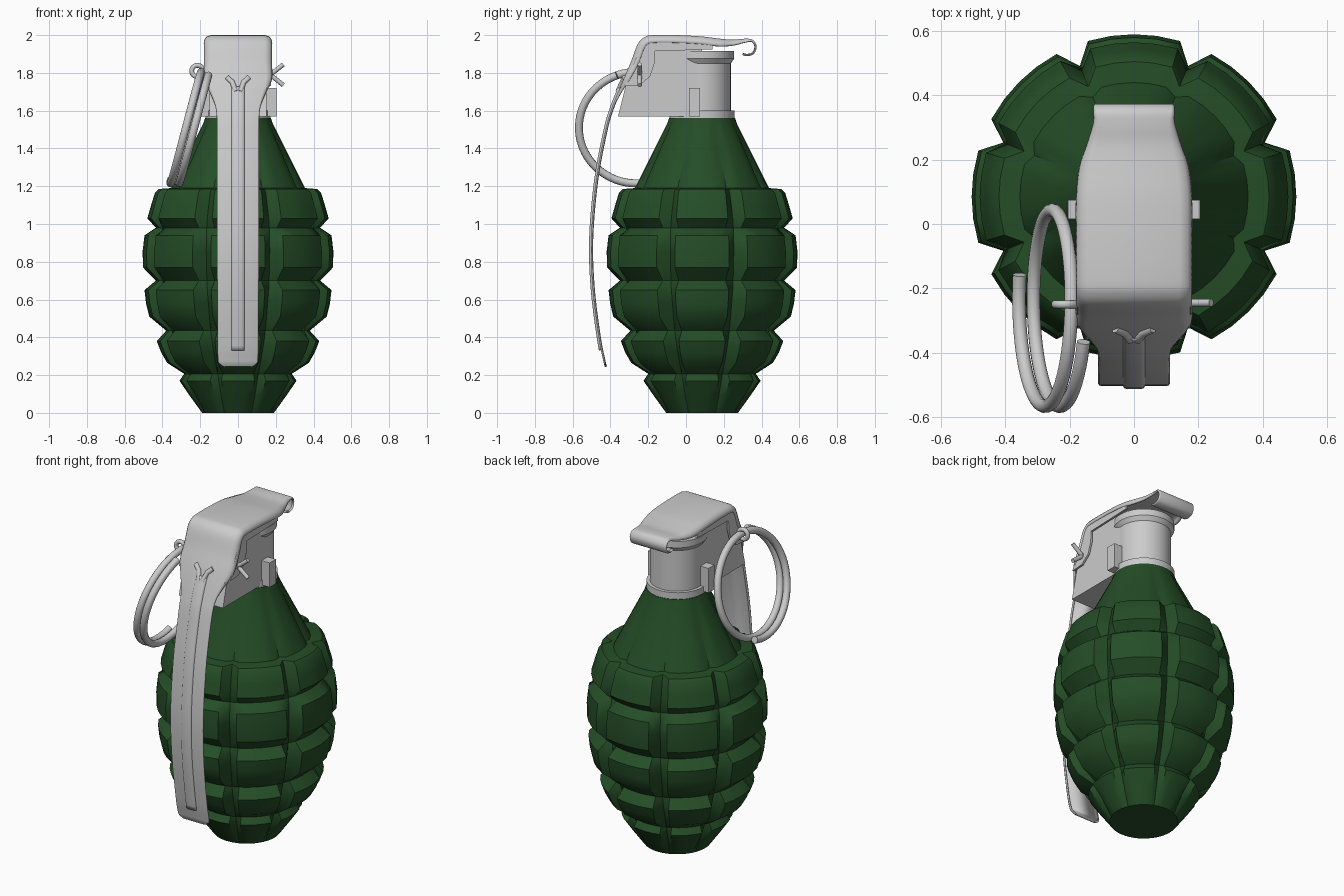
import bpy, bmesh, math
from mathutils import Vector

if "Cube" in bpy.data.objects:
    bpy.data.objects.remove(bpy.data.objects["Cube"])

CY = 0.085  # body axis


def make(name, verts, faces, angle=35):
    me = bpy.data.meshes.new(name)
    me.from_pydata(verts, [], faces)
    bm = bmesh.new()
    bm.from_mesh(me)
    bmesh.ops.recalc_face_normals(bm, faces=bm.faces)
    bm.to_mesh(me)
    bm.free()
    ob = bpy.data.objects.new(name, me)
    bpy.context.collection.objects.link(ob)
    select(ob)
    bpy.ops.object.shade_smooth_by_angle(angle=math.radians(angle))
    return ob


def select(ob):
    bpy.ops.object.select_all(action='DESELECT')
    ob.select_set(True)
    bpy.context.view_layer.objects.active = ob


def rings(name, loops, angle=35):
    """Closed loops joined into a capped skin."""
    n = len(loops[0])
    verts = [p for l in loops for p in l]
    faces = [(i*n+j, i*n+(j+1) % n, (i+1)*n+(j+1) % n, (i+1)*n+j)
             for i in range(len(loops)-1) for j in range(n)]
    faces += [tuple(range(n))[::-1], tuple(range(len(verts)-n, len(verts)))]
    return make(name, verts, faces, angle)


def lathe(name, profile, n=48):
    return rings(name, [[(r*math.cos(2*math.pi*k/n), CY+r*math.sin(2*math.pi*k/n), z)
                         for k in range(n)] for r, z in profile])


def plate(name, outline, x0, x1):
    return rings(name, [[(x, y, z) for y, z in outline] for x in (x0, x1)], 25)


def tube(name, pts, r):
    cu = bpy.data.curves.new(name, 'CURVE')
    cu.dimensions = '3D'
    cu.bevel_depth, cu.bevel_resolution, cu.use_fill_caps = r, 4, True
    sp = cu.splines.new('POLY')
    sp.points.add(len(pts)-1)
    for p, co in zip(sp.points, pts):
        p.co = (*co, 1)
    ob = bpy.data.objects.new(name, cu)
    bpy.context.collection.objects.link(ob)
    select(ob)
    bpy.ops.object.convert(target='MESH')
    bpy.ops.object.shade_smooth_by_angle(angle=math.radians(40))
    return ob


def catmull(pts, steps=5):
    out = []
    for i in range(len(pts)-1):
        a, b, c, d = [Vector(pts[min(max(k, 0), len(pts)-1)]) for k in range(i-1, i+3)]
        for s in range(steps):
            t = s/steps
            out.append(0.5*(2*b+(c-a)*t+(2*a-5*b+4*c-d)*t*t+(3*b-a-3*c+d)*t**3))
    return out+[Vector(pts[-1])]


def sheet(name, path, thick, lift=0.0):
    """Metal strip along (y, z, half width, rolled edge)."""
    verts = []
    for i, (y, z, w, e) in enumerate(path):
        a, b = path[max(i-1, 0)], path[min(i+1, len(path)-1)]
        t = Vector((b[0]-a[0], b[1]-a[1])).normalized()
        ny, nz = t.y, -t.x
        half = [(w, -e), (w-.08*e, -.6*e), (w-.35*e, -.2*e), (w-e, 0)]
        for x, d in [(-x, d) for x, d in half]+half[::-1]:
            verts.append((x, y+ny*(d+lift), z+nz*(d+lift)))
    faces = [(i*8+j, i*8+j+1, i*8+j+9, i*8+j+8) for i in range(len(path)-1) for j in range(7)]
    ob = make(name, verts, faces, 40)
    m = ob.modifiers.new('thickness', 'SOLIDIFY')
    m.thickness, m.offset = thick, 0
    return ob


# Segmented body: (z, block radius, groove radius)
rows = [(0, .19, .19), (.09, .255, .232), (.17, .31, .265), (.207, .285, .283),
        (.265, .375, .31), (.32, .407, .335), (.38, .43, .36), (.435, .38, .378),
        (.51, .47, .395), (.58, .487, .41), (.65, .495, .425), (.70, .435, .43),
        (.77, .503, .435), (.855, .505, .44), (.94, .495, .437), (.98, .435, .433),
        (1.03, .48, .425), (1.10, .46, .405), (1.165, .44, .385), (1.185, .42, .37),
        (1.19, .355, .335), (1.36, .27, .255), (1.53, .185, .18), (1.56, .175, .175)]
section = [(-22.5, 0), (-16.5, 1), (-8, 1), (0, 1), (8, 1), (16.5, 1)]
loops = []
for z, ro, ri in rows:
    loop = []
    for k in range(8):
        for off, w in section:
            a = math.radians(45*k+off)
            r = ri+(ro-ri)*w
            loop.append((r*math.cos(a), CY+r*math.sin(a), z))
    loops.append(loop)
body = rings('body', loops, 38)
green = bpy.data.materials.new('green')
green.diffuse_color = (0.018, 0.075, 0.02, 1)
green.use_nodes = True
green.node_tree.nodes["Principled BSDF"].inputs["Base Color"].default_value = green.diffuse_color
body.data.materials.append(green)

# Fuse: collar, cylinder, front block and side lugs
lathe('fuse_cylinder', [(.172, 1.55), (.172, 1.6), (.152, 1.6), (.152, 1.85),
                        (.17, 1.875), (.17, 1.915)])
plate('fuse_block', [(-.36, 1.57), (.085, 1.57), (.085, 1.93), (-.18, 1.96),
                     (-.25, 1.93), (-.295, 1.83)], -.15, .15)
plate('side_lugs', [(.015, 1.57), (.075, 1.57), (.075, 1.72), (.015, 1.72)], -.205, .205)

# Lever: rolled back hook, cap, long curved strap
stations = [(.30, 1.90, .12, .004), (.325, 1.895, .12, .004), (.355, 1.905, .12, .004),
            (.368, 1.94, .12, .004), (.35, 1.97, .12, .006), (.31, 1.975, .122, .015),
            (.25, 1.97, .14, .025), (.18, 1.975, .165, .035), (.08, 1.987, .175, .035),
            (-.05, 1.994, .175, .035), (-.17, 1.994, .175, .035), (-.215, 1.985, .175, .035),
            (-.25, 1.95, .175, .035), (-.285, 1.86, .175, .035), (-.323, 1.77, .173, .025),
            (-.357, 1.69, .138, .01), (-.388, 1.61, .111, .004), (-.42, 1.50, .106, .004),
            (-.47, 1.235, .106, .004), (-.497, .92, .106, .004), (-.488, .65, .104, .004),
            (-.455, .39, .102, .004), (-.434, .285, .101, .004), (-.429, .262, .093, .004),
            (-.425, .247, .07, .004)]
path = catmull(stations)
sheet('lever', path, .012)

# Raised rib on the strap with a forked top
rib = [(p[0], p[1], .034, .014) for p in path if .33 < p[1] < 1.73 and p[0] < -.3]
sheet('lever_rib', rib, .004, .014)
for s, side in ((-1, 'left'), (1, 'right')):
    tube('rib_fork_' + side, [(s*.012, -.36, 1.70), (s*.03, -.338, 1.75),
                              (s*.058, -.325, 1.775)], .014)
    # Side flange of the lever cap
    plate('lever_flange_' + side,
          [(.14, 1.95), (-.18, 1.975), (-.235, 1.945), (-.275, 1.85), (-.31, 1.77),
           (-.325, 1.73), (-.245, 1.735), (-.19, 1.78), (-.167, 1.85), (-.165, 1.915),
           (0, 1.92), (.14, 1.925)], s*.163, s*.175)

# Split pin with eye and spread ends
tube('safety_pin', [(-.20, -.245, 1.79), (.18, -.245, 1.79)], .017)
for dz, part in ((.055, 'upper'), (-.055, 'lower')):
    tube('pin_end_' + part, [(.165, -.245, 1.79), (.185, -.245, 1.79+dz*.2),
                             (.24, -.245, 1.79+dz)], .012)
bpy.ops.mesh.primitive_torus_add(location=(-.215, -.25, 1.81), rotation=(math.pi/2, 0, 0),
                                 major_radius=.03, minor_radius=.013,
                                 major_segments=24, minor_segments=10)
bpy.context.object.name = 'pin_eye'
bpy.ops.object.shade_smooth()

# Pull ring: tilted coil of one and a half turns
coil = []
for d in range(-20, 521, 6):
    a = math.radians(d)
    coil.append((-.265-.07*math.cos(a)+.045*(d-180)/360,
                 -.262-.305*math.sin(a), 1.51-.295*math.cos(a)))
tube('pull_ring', coil, .021)
